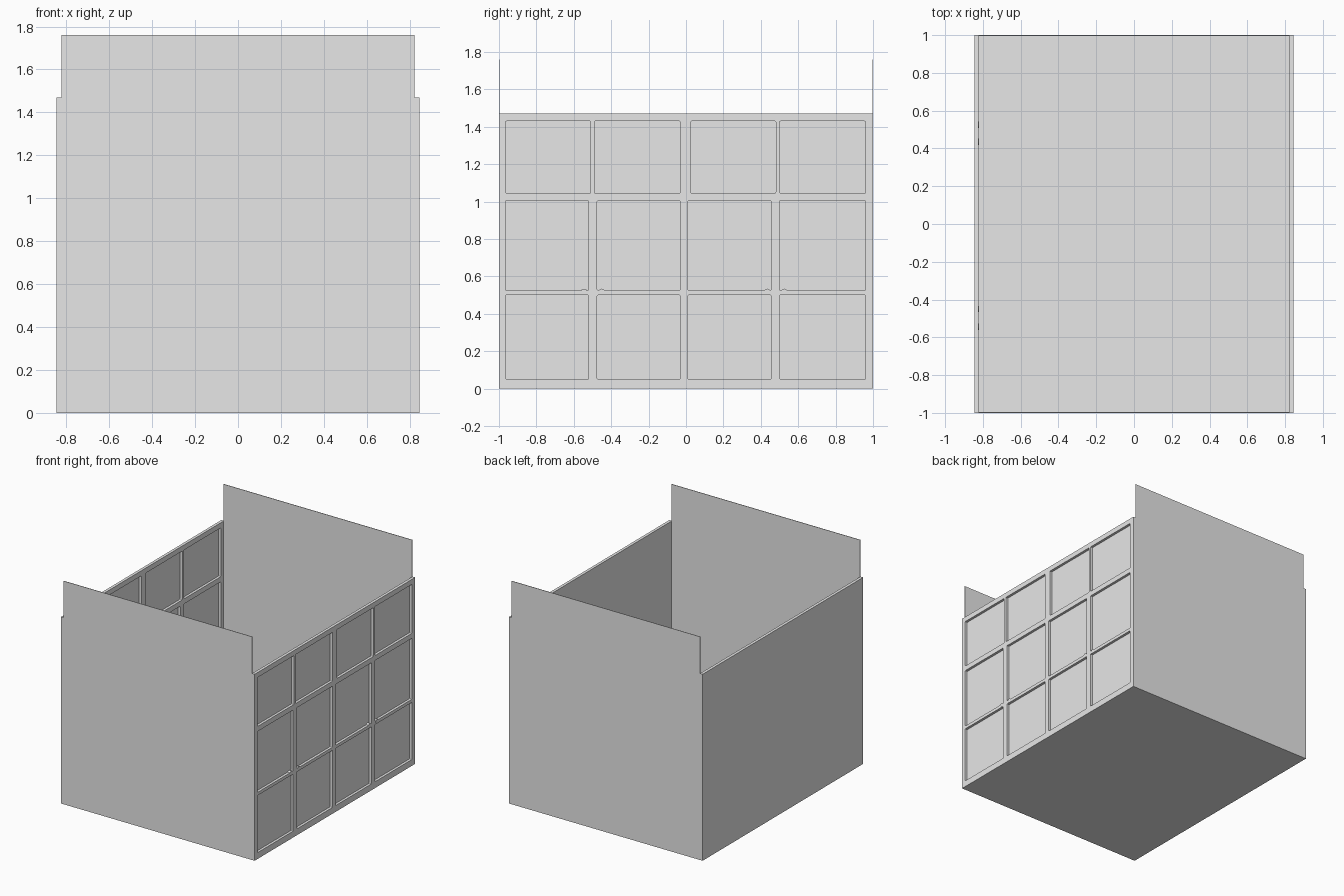
import bpy
import bmesh
from mathutils import Matrix, Vector

if "Cube" in bpy.data.objects:
    bpy.data.objects.remove(bpy.data.objects["Cube"], do_unlink=True)

SIDE, INNER = 0.845, 0.822      # outer and inner x of the side walls
WALL_TOP, END_TOP = 1.47, 1.76
DEPTH = 0.02                    # panel recess
SHEET = 0.004                   # end wall and floor thickness

grey = bpy.data.materials.new("light_grey")
grey.use_nodes = True
colour = (0.8, 0.8, 0.8, 1)
grey.diffuse_color = colour
grey.node_tree.nodes["Principled BSDF"].inputs["Base Color"].default_value = colour


def add_box(bm, low, high):
    low, high = Vector(low), Vector(high)
    matrix = Matrix.Translation((low + high) / 2) @ Matrix.Diagonal((high - low).to_4d())
    return bmesh.ops.create_cube(bm, size=1, matrix=matrix)["verts"]


def make_object(name, bm):
    mesh = bpy.data.meshes.new(name)
    bm.to_mesh(mesh)
    bm.free()
    mesh.materials.append(grey)
    obj = bpy.data.objects.new(name, mesh)
    bpy.context.collection.objects.link(obj)
    return obj


def box_object(name, low, high):
    bm = bmesh.new()
    add_box(bm, low, high)
    return make_object(name, bm)


# Panel layout: each row has a bottom, a top and its column spans
upper = [(-0.965, -0.51), (-0.49, -0.03), (0.025, 0.48), (0.50, 0.96)]
lower = [(-0.965, -0.52), (-0.475, -0.03), (0.01, 0.455), (0.50, 0.96)]
rows = [(0.05, 0.50, lower), (0.525, 1.005, lower), (1.045, 1.43, upper)]

# Cutter with slightly rounded corners
bm = bmesh.new()
for bottom, top, columns in rows:
    for start, end in columns:
        add_box(bm, (SIDE - DEPTH, start, bottom), (SIDE + 0.1, end, top))
corners = [e for e in bm.edges if abs(e.verts[0].co.x - e.verts[1].co.x) > 0.05]
bmesh.ops.bevel(bm, geom=corners, offset=0.006, segments=2, profile=0.5, affect='EDGES')
cutter = make_object("panel_cutter", bm)
cutter.hide_render = True

# Panelled side wall, recessed on its +x face
left_wall = box_object("left_wall", (INNER, -1, 0), (SIDE, 1, WALL_TOP))
cut = left_wall.modifiers.new("panels", 'BOOLEAN')
cut.operation = 'DIFFERENCE'
cut.solver = 'EXACT'
cut.object = cutter
graph = bpy.context.evaluated_depsgraph_get()
carved = bpy.data.meshes.new_from_object(left_wall.evaluated_get(graph))
left_wall.modifiers.clear()
left_wall.data = carved
bpy.data.objects.remove(cutter, do_unlink=True)

# Small round pegs on the middle rail
bm = bmesh.new()
for y in (-0.545, -0.45, 0.435, 0.525):
    matrix = Matrix.Translation((SIDE - DEPTH / 2, y, 0.517)) @ Matrix.Rotation(1.5708, 4, 'Y')
    bmesh.ops.create_cone(bm, cap_ends=True, segments=16, radius1=0.017,
                          radius2=0.017, depth=DEPTH + 0.001, matrix=matrix)
left_pegs = make_object("left_pegs", bm)

# The opposite wall repeats the same shape, facing the same way
for source, name in ((left_wall, "right_wall"), (left_pegs, "right_pegs")):
    twin = bpy.data.objects.new(name, source.data)
    twin.location.x = -SIDE - INNER
    bpy.context.collection.objects.link(twin)

# Tall end walls and floor
box_object("front_wall", (-INNER, -1, 0), (INNER, -1 + SHEET, END_TOP))
box_object("back_wall", (-INNER, 1 - SHEET, 0), (INNER, 1, END_TOP))
box_object("floor", (-INNER, -1 + SHEET, 0), (INNER, 1 - SHEET, SHEET))
